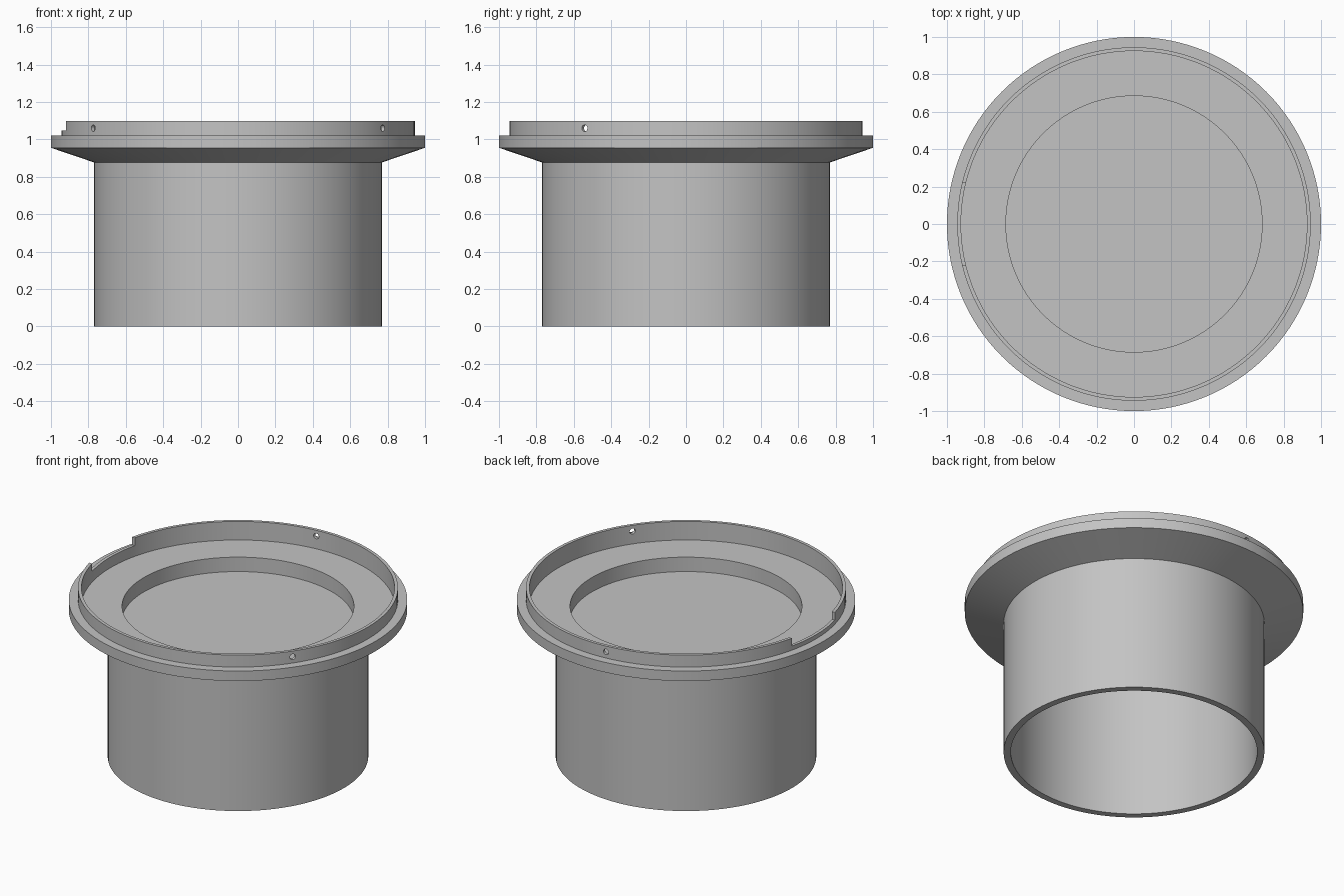
import bpy, bmesh, math
from mathutils import Matrix

SEGMENTS = 128

cube = bpy.data.objects.get("Cube")
if cube:
    bpy.data.objects.remove(cube, do_unlink=True)

grey = bpy.data.materials.new("plain grey")
grey.use_nodes = True
colour = (0.55, 0.55, 0.55, 1)
grey.diffuse_color = colour
grey.node_tree.nodes["Principled BSDF"].inputs["Base Color"].default_value = colour


def add_object(name, bm):
    bmesh.ops.recalc_face_normals(bm, faces=bm.faces)
    mesh = bpy.data.meshes.new(name)
    bm.to_mesh(mesh)
    bm.free()
    mesh.materials.append(grey)
    obj = bpy.data.objects.new(name, mesh)
    bpy.context.collection.objects.link(obj)
    return obj


def lathe(name, profile):
    """Spin a radius/height profile that starts and ends on the axis."""
    bm = bmesh.new()
    verts = [bm.verts.new((r, 0, z)) for r, z in profile]
    edges = [bm.edges.new(pair) for pair in zip(verts, verts[1:])]
    bmesh.ops.spin(bm, geom=verts + edges, cent=(0, 0, 0), axis=(0, 0, 1),
                   angle=math.tau, steps=SEGMENTS)
    bmesh.ops.remove_doubles(bm, verts=bm.verts, dist=0.0001)
    return add_object(name, bm)


# Flanged collar: open tube below, shallow stepped recess above
collar = lathe("flanged_collar", [
    (0, 0.845), (0.728, 0.845), (0.728, 0), (0.77, 0),   # hollow tube
    (0.77, 0.877), (1, 0.955), (1, 1.02),                # cone and flange edge
    (0.945, 1.02), (0.945, 1.098), (0.925, 1.098),       # thin upright rim
    (0.925, 0.977), (0.685, 0.977), (0.685, 0.883),      # ledge and recess
    (0, 0.883),
])

# Cutters: three radial pin holes and one notch in the rim
cutters = []
for degrees in (-35, -145, 95):
    angle = math.radians(degrees)
    place = (Matrix.Rotation(angle, 4, "Z") @ Matrix.Translation((0.935, 0, 1.06))
             @ Matrix.Rotation(math.pi / 2, 4, "Y"))
    bm = bmesh.new()
    bmesh.ops.create_cone(bm, cap_ends=True, segments=24, radius1=0.018,
                          radius2=0.018, depth=0.1, matrix=place)
    cutters.append(add_object("pin_hole_cutter", bm))

bm = bmesh.new()
bmesh.ops.create_cube(bm, size=1, matrix=Matrix.Translation((-0.93, 0, 1.147))
                      @ Matrix.Diagonal((0.16, 0.44, 0.2, 1)))
cutters.append(add_object("notch_cutter", bm))

bpy.ops.object.select_all(action="DESELECT")
bpy.context.view_layer.objects.active = collar
collar.select_set(True)
for cutter in cutters:
    cutter.hide_render = True
    cut = collar.modifiers.new("cut", "BOOLEAN")
    cut.operation = "DIFFERENCE"
    cut.solver = "EXACT"
    cut.object = cutter
    bpy.ops.object.modifier_apply(modifier=cut.name)
    bpy.data.objects.remove(cutter, do_unlink=True)

bpy.ops.object.shade_smooth_by_angle(angle=math.radians(15))
